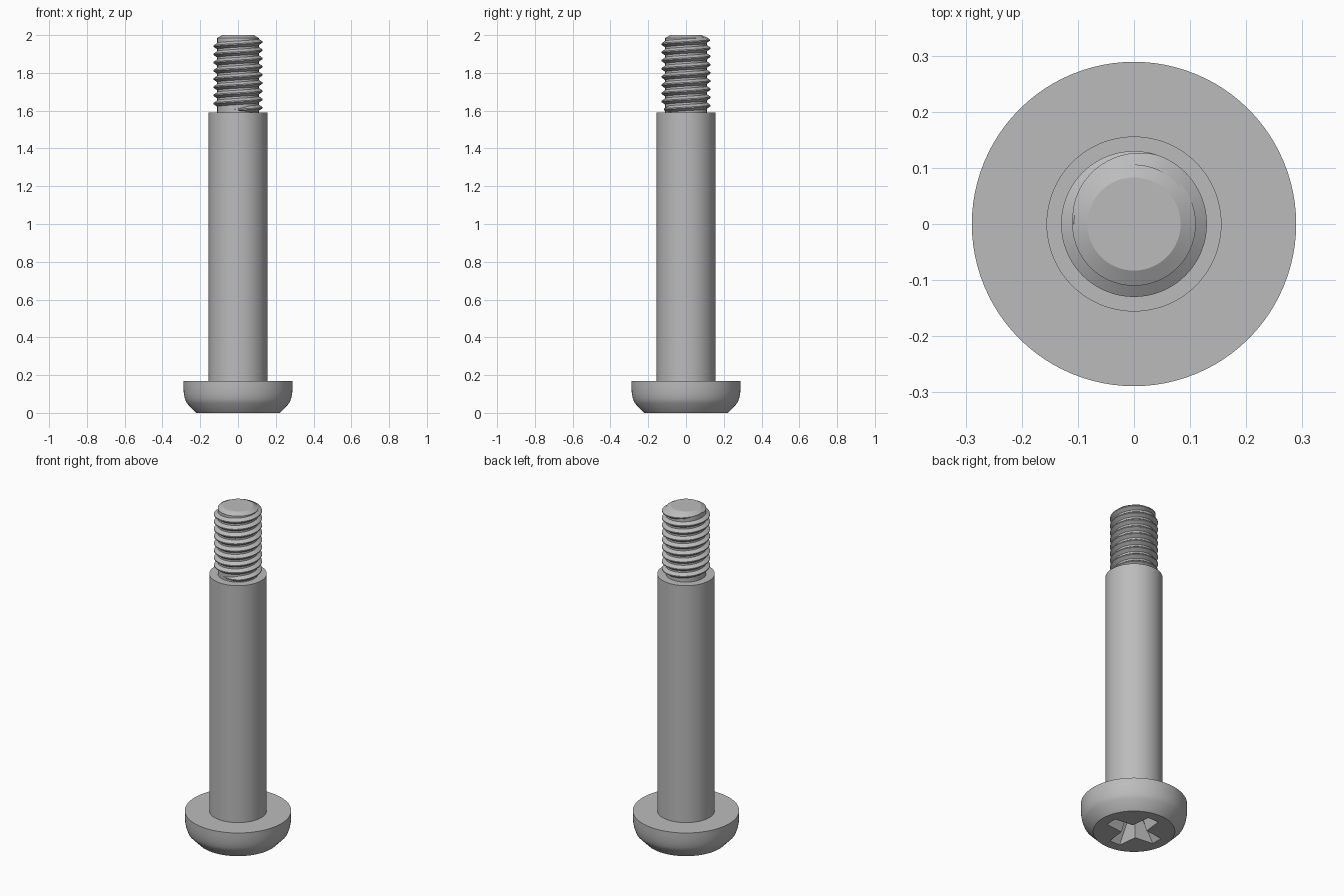
import bpy, bmesh
from math import sin, cos, pi, radians

cube = bpy.data.objects.get("Cube")
if cube:
    bpy.data.objects.remove(cube)

steel = bpy.data.materials.new("grey steel")
steel.use_nodes = True
GREY = (0.5, 0.5, 0.5, 1)
steel.diffuse_color = GREY
steel.node_tree.nodes["Principled BSDF"].inputs["Base Color"].default_value = GREY


def finish(name, bm):
    bmesh.ops.recalc_face_normals(bm, faces=bm.faces)
    mesh = bpy.data.meshes.new(name)
    bm.to_mesh(mesh)
    bm.free()
    mesh.materials.append(steel)
    obj = bpy.data.objects.new(name, mesh)
    bpy.context.collection.objects.link(obj)
    return obj


def smooth(obj, angle=25):
    bpy.ops.object.select_all(action='DESELECT')
    obj.select_set(True)
    bpy.context.view_layer.objects.active = obj
    bpy.ops.object.shade_smooth_by_angle(angle=radians(angle))


def loft(bm, rings, closed=True):
    """Skin successive point rings and cap both ends."""
    rows = [[bm.verts.new(p) for p in ring] for ring in rings]
    n = len(rows[0])
    for a, b in zip(rows, rows[1:]):
        for i in range(n):
            j = (i + 1) % n
            bm.faces.new((a[i], a[j], b[j], b[i]))
    bm.faces.new(rows[0])
    bm.faces.new(rows[-1])


def turned(name, profile, sides=96):
    bm = bmesh.new()
    loft(bm, [[(r * cos(2 * pi * i / sides), r * sin(2 * pi * i / sides), z)
               for i in range(sides)] for r, z in profile])
    return finish(name, bm)


# Head with rounded skirt and chamfered face
head = turned("head", [(0.222, 0), (0.272, 0.052), (0.281, 0.075), (0.287, 0.105),
                       (0.289, 0.14), (0.289, 0.17)])

# Tapered cross recess cut into the head
def cross(z, length, half, inner):
    ring = []
    for k in range(4):
        c, s = cos(k * pi / 2), sin(k * pi / 2)
        for x, y in ((length, -half), (length, half), (inner, inner)):
            ring.append((x * c - y * s, x * s + y * c, z))
    return ring

bm = bmesh.new()
loft(bm, [cross(-0.01, 0.17, 0.036, 0.05), cross(0.12, 0.075, 0.022, 0.027)])
cutter = finish("recess_cutter", bm)
cutter.hide_render = True
cut = head.modifiers.new("recess", 'BOOLEAN')
cut.operation = 'DIFFERENCE'
cut.solver = 'EXACT'
cut.object = cutter
bpy.context.view_layer.objects.active = head
bpy.ops.object.modifier_apply(modifier=cut.name)
bpy.data.objects.remove(cutter)
smooth(head)

# Plain shoulder and threaded core
smooth(turned("shoulder", [(0.156, 0.165), (0.156, 1.59)]))
smooth(turned("thread_core", [(0.11, 1.58), (0.11, 1.985), (0.083, 2.0)]))

# Helical thread ridge, fading out at both ends
PITCH, TURNS, STEPS, END_Z = 0.0434, 8.8, 64, 1.985
count = int(TURNS * STEPS)
rings = []
for i in range(count + 1):
    back = (count - i) / STEPS
    a = pi - 2 * pi * back
    z = END_Z - PITCH * back
    f = min(1, back / 0.3, i / STEPS / 0.15)
    section = [(0.105, -0.019 * f - 0.001), (0.109 + 0.021 * f, -0.003),
               (0.109 + 0.021 * f, 0.003), (0.105, 0.019 * f + 0.001)]
    rings.append([(r * cos(a), r * sin(a), z + dz) for r, dz in section])
bm = bmesh.new()
loft(bm, rings)
smooth(finish("thread", bm))
